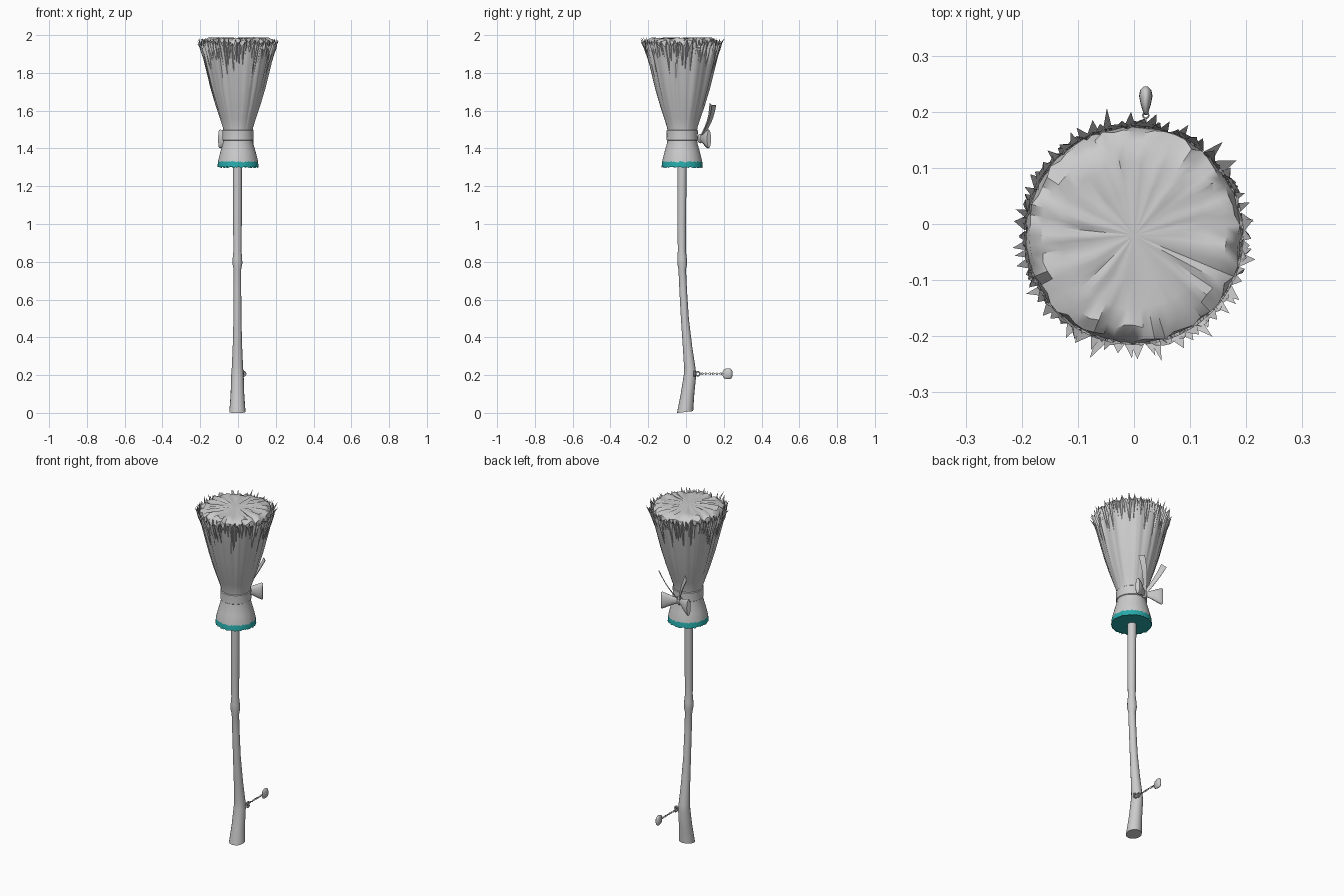
import bpy, bmesh, math, random
from mathutils import Vector, Matrix

random.seed(4)
cube = bpy.data.objects.get("Cube")
if cube:
    bpy.data.objects.remove(cube, do_unlink=True)


def material(name, rgb):
    m = bpy.data.materials.new(name)
    m.use_nodes = True
    m.diffuse_color = (*rgb, 1)
    m.node_tree.nodes["Principled BSDF"].inputs["Base Color"].default_value = (*rgb, 1)
    return m


GREY = material("plain grey", (0.6, 0.6, 0.6))
TEAL = material("teal", (0.02, 0.4, 0.4))
HEAD = Vector((0, -0.02, 0))


def finish(name, bm, mats=(GREY,), angle=40, fix=True):
    if fix:
        bmesh.ops.recalc_face_normals(bm, faces=bm.faces)
    me = bpy.data.meshes.new(name)
    bm.to_mesh(me)
    bm.free()
    for m in mats:
        me.materials.append(m)
    me.shade_smooth()
    me.set_sharp_from_angle(angle=math.radians(angle))
    ob = bpy.data.objects.new(name, me)
    bpy.context.collection.objects.link(ob)
    return ob


def loft(bm, rings, caps=True):
    """Skin a list of closed rings of points."""
    vs = [[bm.verts.new(p) for p in r] for r in rings]
    n = len(vs[0])
    for a, b in zip(vs, vs[1:]):
        for i in range(n):
            j = (i + 1) % n
            bm.faces.new((a[i], a[j], b[j], b[i]))
    if caps:
        bm.faces.new(vs[0][::-1])
        bm.faces.new(vs[-1])


def ellipse(c, u, v, n=16):
    return [c + u * math.cos(t) + v * math.sin(t)
            for t in (2 * math.pi * i / n for i in range(n))]


def polar(r, a, z):
    return HEAD + Vector((r * math.cos(a), r * math.sin(a), z))


def radius_at(z, prof):
    for (z0, r0), (z1, r1) in zip(prof, prof[1:]):
        if z <= z1:
            return r0 + (r1 - r0) * (z - z0) / (z1 - z0)
    return prof[-1][1]


# Crooked wooden handle: z, centre y, radius
bm = bmesh.new()
path = [(0.005, -0.005, 0.043), (0.1, 0.008, 0.036), (0.2, 0.021, 0.033),
        (0.24, 0.02, 0.03), (0.35, 0.008, 0.025), (0.5, -0.006, 0.021),
        (0.65, -0.015, 0.02), (0.76, -0.02, 0.02), (0.79, -0.02, 0.026),
        (0.82, -0.021, 0.025), (0.86, -0.022, 0.021), (1.0, -0.023, 0.023),
        (1.32, -0.021, 0.024)]
rings = [ellipse(Vector((-0.003, y, z)), Vector((r, 0, 0)), Vector((0, r, 0)))
         for z, y, r in path]
for p in rings[0]:
    p.z += p.y * 0.12
loft(bm, rings)
finish("handle", bm)

# Fluted bristle bundle with a jagged rim and teal lower hem
prof = [(1.3, 0.109), (1.33, 0.106), (1.38, 0.094), (1.43, 0.08), (1.47, 0.077),
        (1.51, 0.08), (1.56, 0.096), (1.63, 0.119), (1.72, 0.145), (1.82, 0.169),
        (1.9, 0.188), (1.95, 0.198)]
N = 96
flute = [random.uniform(-1, 1) for _ in range(N)]
rings = []
for k, (z, r) in enumerate(prof):
    ring = []
    for i in range(N):
        wave = flute[i] * 0.007 * max(0, (z - 1.47) / 0.48)
        dz = random.uniform(-0.004, 0.004) if k < 2 else 0
        if k == len(prof) - 1:
            dz = (0.022 if i % 2 else -0.02) + random.uniform(-0.01, 0.01)
        ring.append(polar(r + wave, 2 * math.pi * i / N, z + dz))
    rings.append(ring)
bm = bmesh.new()
loft(bm, rings, caps=False)
for f in bm.faces:
    f.material_index = int(f.calc_center_median().z < 1.33)
finish("bristle_bundle", bm, (GREY, TEAL), 50)

# Teal underside, slightly recessed towards the handle
bm = bmesh.new()
loft(bm, [[polar(r, 2 * math.pi * i / 48, z) for i in range(48)]
          for r, z in ((0.107, 1.303), (0.08, 1.306), (0.02, 1.308))])
finish("hem_underside", bm, (TEAL,))

# Rough bristle top
bm = bmesh.new()
rings = []
for r, z, rough in ((0.192, 1.93, 0.004), (0.188, 1.965, 0.012), (0.165, 1.98, 0.009),
                    (0.13, 1.982, 0.007), (0.08, 1.984, 0.004), (0.01, 1.985, 0)):
    rings.append([polar(r + random.uniform(-rough, rough) * 0.5, 2 * math.pi * i / 64,
                        z + random.uniform(-rough, rough)) for i in range(64)])
loft(bm, rings)
finish("bristle_top", bm)

# Loose straw tips splaying around the rim
bm = bmesh.new()
for i in range(74):
    a = 2 * math.pi * (i + random.uniform(-0.4, 0.4)) / 74
    z0 = random.uniform(1.78, 1.88)
    top = random.uniform(1.955, 1.992)
    w = random.uniform(0.035, 0.07)
    tip = random.uniform(0.2, 0.222)
    if random.random() < 0.12:
        tip += 0.012
    r0, r1 = radius_at(z0, prof), radius_at(1.93, prof) + 0.007
    lean = random.uniform(-0.05, 0.05)
    base = bm.verts.new(polar(r0 - 0.002, a, z0))
    left = bm.verts.new(polar(r1 - 0.006, a - w, 1.935))
    right = bm.verts.new(polar(r1 - 0.006, a + w, 1.935))
    mid = bm.verts.new(polar(r1 + 0.004, a, 1.935))
    end = bm.verts.new(polar(tip, a + lean, top))
    for tri in ((base, mid, left), (base, right, mid), (left, mid, end),
                (mid, right, end), (right, left, end)):
        bm.faces.new(tri)
finish("straw_tips", bm, angle=30)

# Ribbon band around the waist
bm = bmesh.new()
loft(bm, [[polar(r, 2 * math.pi * i / 48, z) for i in range(48)]
          for r, z in ((0.079, 1.442), (0.083, 1.445), (0.082, 1.47),
                       (0.083, 1.495), (0.077, 1.5))], caps=False)
finish("ribbon_band", bm)

# Bow at the back: knot, two loops and two rising tails
bm = bmesh.new()
knot = Vector((-0.01, 0.075, 1.452))
bmesh.ops.create_uvsphere(bm, u_segments=16, v_segments=10, radius=1,
                          matrix=Matrix.Translation(knot) @ Matrix.Diagonal((0.018, 0.015, 0.025, 1)))
finish("bow_knot", bm)
for side, end, tail in (("left", (0.077, 0.122, 1.45), (0.07, 0.147, 1.628)),
                        ("right", (-0.1, 0.118, 1.45), (-0.095, 0.135, 1.63))):
    end, tail = Vector(end), Vector(tail)
    along = end - knot
    across = along.cross(Vector((0, 0, 1))).normalized()
    bm = bmesh.new()
    loft(bm, [ellipse(knot + along * t, across * d, Vector((0, 0, h)), 20)
              for t, d, h in ((0.05, 0.008, 0.015), (0.35, 0.012, 0.024), (0.7, 0.017, 0.04),
                              (0.93, 0.016, 0.05), (1, 0.012, 0.047))])
    finish("bow_loop_" + side, bm)

    bm = bmesh.new()
    rise = tail - knot
    out = Vector((0, 1, 0))
    wide = rise.cross(out).normalized()
    wide = (wide + Vector((0, 0.8, -0.4))).normalized()
    thick = rise.cross(wide).normalized() * 0.002
    rings = []
    for k in range(7):
        t = k / 6
        c = knot + rise * t + Vector((0, 0.014, 0)) * math.sin(math.pi * t)
        half = wide * (0.008 + 0.009 * t)
        rings.append([c - half - thick, c + half - thick, c + half + thick, c - half + thick])
    loft(bm, rings)
    finish("bow_tail_" + side, bm)


def torus(bm, c, big, small, rot):
    """Ring centred at c, turned by rot."""
    rings = []
    for i in range(13):
        a = 2 * math.pi * i / 12
        d = Vector((math.cos(a), math.sin(a), 0))
        rings.append([c + rot @ p for p in
                      ellipse(d * big, d * small, Vector((0, 0, small)), 6)])
    loft(bm, rings, caps=False)
    bmesh.ops.remove_doubles(bm, verts=bm.verts, dist=0.00001)


# Hanging charm: eyelet, chain and flattened drop
X = 0.021
bm = bmesh.new()
torus(bm, Vector((X, 0.062, 0.207)), 0.011, 0.004, Matrix.Rotation(math.pi / 2, 3, 'Y'))
torus(bm, Vector((X + 0.008, 0.045, 0.207)), 0.011, 0.005, Matrix.Rotation(math.pi / 2, 3, 'X'))
finish("charm_eyelet", bm)
bm = bmesh.new()
for i in range(13):
    torus(bm, Vector((X, 0.076 + i * 0.0098, 0.207)), 0.0052, 0.0015,
          Matrix.Rotation(math.pi / 2 * (i % 2), 3, 'Y'))
finish("charm_chain", bm)
bm = bmesh.new()
loft(bm, [ellipse(Vector((X, y, 0.207)), Vector((w, 0, 0)), Vector((0, 0, h)))
          for y, w, h in ((0.194, 0.002, 0.012), (0.2, 0.005, 0.023), (0.213, 0.009, 0.028),
                          (0.228, 0.012, 0.029), (0.239, 0.01, 0.025), (0.245, 0.004, 0.014))])
finish("charm_drop", bm, angle=60)
